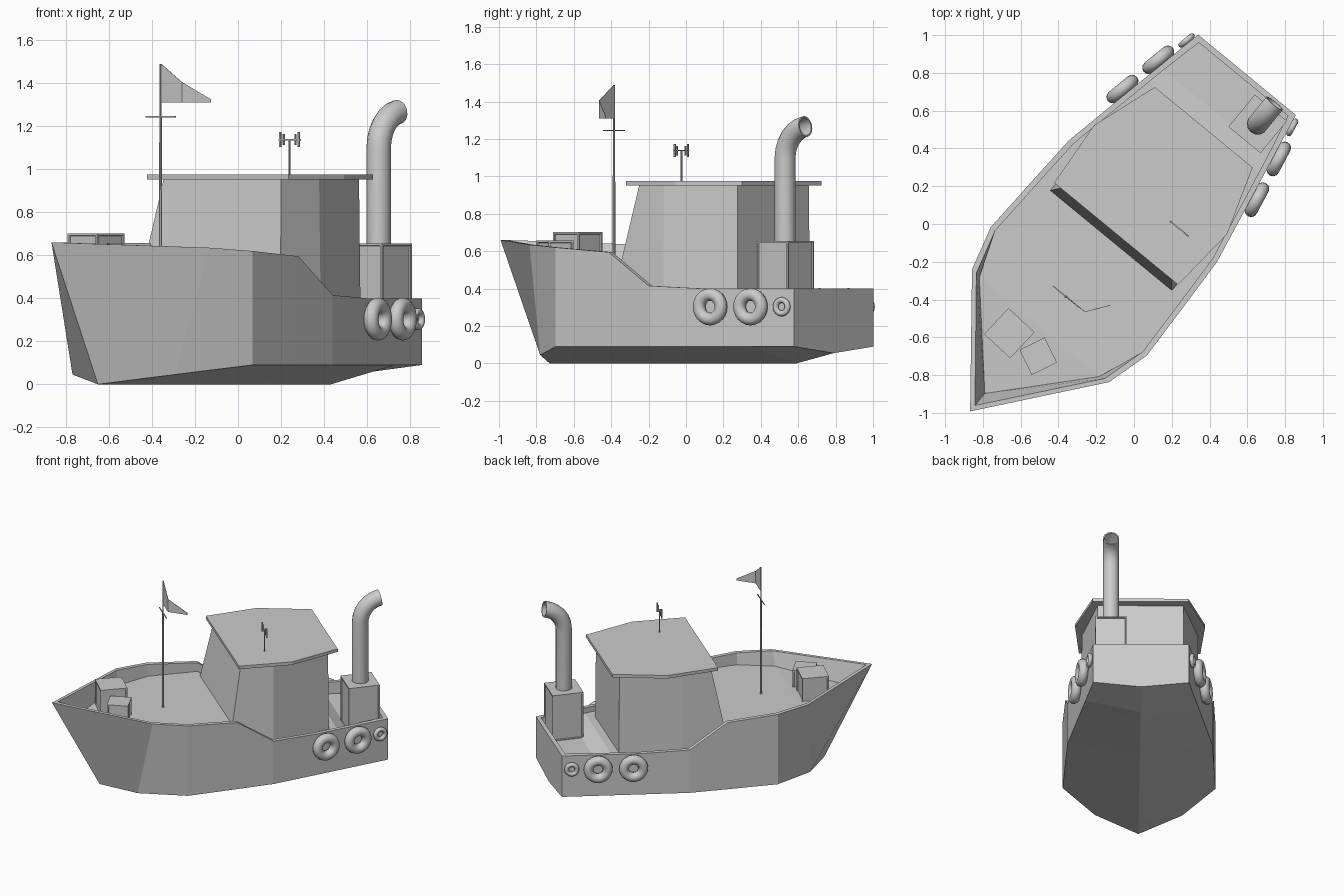
import bpy, bmesh, math
from mathutils import Matrix, Vector

if "Cube" in bpy.data.objects:
    bpy.data.objects.remove(bpy.data.objects["Cube"])

# Boat frame: x forward, y to port, z up; turned into the world frame
ROT = Matrix.Rotation(math.atan2(-.772, -.635), 4, 'Z')
BOAT = ROT @ Matrix.Translation((0, -.04, 0))


def finish(name, bm, frame=BOAT, smooth=False):
    bmesh.ops.remove_doubles(bm, verts=bm.verts, dist=1e-4)
    bmesh.ops.recalc_face_normals(bm, faces=bm.faces)
    me = bpy.data.meshes.new(name)
    bm.to_mesh(me)
    bm.free()
    ob = bpy.data.objects.new(name, me)
    bpy.context.collection.objects.link(ob)
    ob.matrix_world = frame
    if smooth:
        bpy.ops.object.select_all(action='DESELECT')
        ob.select_set(True)
        bpy.context.view_layer.objects.active = ob
        bpy.ops.object.shade_smooth_by_angle(angle=math.radians(40))
    return ob


def face(bm, pts):
    clean = []
    for p in map(Vector, pts):
        if all((p - q).length > 1e-5 for q in clean):
            clean.append(p)
    if len(clean) > 2:
        bm.faces.new([bm.verts.new(p) for p in clean])


def loft(name, low, high):
    bm = bmesh.new()
    n = len(low)
    face(bm, low)
    face(bm, high)
    for i in range(n):
        j = (i + 1) % n
        face(bm, [low[i], low[j], high[j], high[i]])
    return finish(name, bm)


def ring(pts):
    return pts + [(x, -y, z) for x, y, z in reversed(pts)]


def box(bm, c, s):
    bmesh.ops.create_cube(bm, size=1, matrix=Matrix.Translation(c) @ Matrix.Diagonal((*s, 1)))


def crate(name, s, frame, border=.015, depth=.008):
    bm = bmesh.new()
    box(bm, (0, 0, s[2] / 2), s)
    bm.normal_update()
    sides = [f for f in bm.faces if abs(f.normal.z) < .5]
    bmesh.ops.inset_individual(bm, faces=sides, thickness=border, depth=0)
    bmesh.ops.inset_individual(bm, faces=sides, thickness=.002, depth=-depth)
    return finish(name, bm, frame)


# Hull: rim x, half width, rim z, deck z, chine x, half width, z, keel z
stations = [
    (-.99, .335, .40, .31, -.99, .335, .09, .055),
    (-.73, .387, .40, .31, -.73, .387, .09, 0),
    (-.63, .407, .40, .36, -.63, .407, .09, 0),
    (-.45, .443, .40, .36, -.45, .443, .09, 0),
    (-.125, .507, .415, .36, -.125, .507, .09, 0),
    (.14, .52, .595, .53, .14, .52, .09, 0),
    (.495, .535, .62, .53, .495, .535, .09, 0),
    (.73, .47, .635, .53, .79, .307, .045, 0),
    (1.317, 0, .66, .50, .977, 0, 0, 0)]
rows = []
for i, (x, w, z, d, cx, cw, cz, kz) in enumerate(stations):
    dx = .03 if i == 0 else -.04 if w == 0 else 0
    wi = max(w - .03, 0)
    t = (z - d) / (z - cz)
    ex, ew = x + (cx - x) * t + dx, max(w + (cw - w) * t - .03, 0)
    rows.append([(cx, 0, kz), (cx, cw, cz), (x, w, z), (x + dx, wi, z), (ex, ew, d), (ex, 0, d)])
bm = bmesh.new()
for s in (1, -1):
    for r, q in zip(rows, rows[1:]):
        for k in range(5):
            face(bm, [(p[0], p[1] * s, p[2]) for p in (r[k], r[k + 1], q[k + 1], q[k])])
m = [(x, -y, z) for x, y, z in rows[0]]
r = rows[0]
face(bm, [r[0], r[1], r[2], m[2], m[1]])
face(bm, [r[2], m[2], m[3], r[3]])
face(bm, [r[3], m[3], m[4], r[5], r[4]])
finish("hull", bm)

# Cabin and overhanging roof
loft("cabin",
     ring([(.15, .42, .50), (-.15, .415, .34), (-.575, .305, .34)]),
     ring([(.066, .353, .955), (-.15, .405, .955), (-.57, .30, .955)]))
roof = [(.1, .425), (-.27, .455), (-.63, .335)]
loft("roof", ring([(x, y, .952) for x, y in roof]), ring([(x, y, .975) for x, y in roof]))

# Engine housing with recessed side panels
crate("engine_housing", (.22, .22, .35), BOAT @ Matrix.Translation((-.825, .209, .305)))

# Exhaust pipe: straight riser and bend aft, open at the end
path = [(-.825, .64, 0), (-.825, 1.10, 0)]
R = .17
for k in range(1, 7):
    a = math.radians(80) * k / 6
    path.append((-.825 - R * (1 - math.cos(a)), 1.10 + R * math.sin(a), a))
bm = bmesh.new()
N = 14


def circle(x, z, a, rad):
    out = []
    for j in range(N):
        u = 2 * math.pi * j / N
        c, s = rad * math.cos(u), rad * math.sin(u)
        out.append((x + c * math.cos(a), .209 + s, z + c * math.sin(a)))
    return out


sections = [circle(*p, .057) for p in path] + [circle(*p, .048) for p in path[:-4:-1]]
for p, q in zip(sections, sections[1:]):
    for j in range(N):
        k = (j + 1) % N
        face(bm, [p[j], p[k], q[k], q[j]])
face(bm, sections[-1])
finish("exhaust_pipe", bm, smooth=True)

# Tyre fenders on both sides
tilt = math.atan2(.172, .865)
for side, label in ((1, "port"), (-1, "starboard")):
    for n, (x, y, major, minor) in enumerate([(-.513, .461, .066, .034),
                                              (-.753, .413, .066, .034),
                                              (-.927, .362, .036, .0155)]):
        bpy.ops.mesh.primitive_torus_add(major_segments=24, minor_segments=12,
                                         major_radius=major, minor_radius=minor)
        ob = bpy.context.object
        ob.name = f"tyre_{label}_{n + 1}"
        ob.matrix_world = (BOAT @ Matrix.Translation((x, side * y, .303))
                           @ Matrix.Rotation(side * tilt, 4, 'Z')
                           @ Matrix.Rotation(math.pi / 2, 4, 'X'))
        bpy.ops.object.shade_smooth()

# Flag mast with crossbar, placed in world coordinates
mast = Matrix.Translation((-.36, -.385, 0)) @ ROT
bm = bmesh.new()
bmesh.ops.create_cone(bm, cap_ends=True, segments=8, radius1=.008, radius2=.006,
                      depth=.72, matrix=Matrix.Translation((0, 0, .885)))
box(bm, (0, 0, 1.36), (.006, .006, .26))
box(bm, (0, 0, 1.245), (.006, .18, .006))
finish("flag_mast", bm, mast)

# Folded pennant
bm = bmesh.new()
top = [(-.357, -.385, 1.49), (-.26, -.465, 1.405), (-.125, -.43, 1.325)]
for p, q in zip(top, top[1:]):
    face(bm, [p, q, (q[0], q[1], 1.31), (p[0], p[1], 1.31)])
flag = finish("flag", bm, Matrix())
mod = flag.modifiers.new("thickness", 'SOLIDIFY')
mod.thickness, mod.offset = .003, 0

# Roof antenna
bm = bmesh.new()
box(bm, (0, 0, 1.055), (.008, .008, .17))
box(bm, (0, 0, 1.138), (.007, .13, .007))
for s in (1, -1):
    box(bm, (0, s * .055, 1.138), (.008, .008, .07))
    box(bm, (0, s * .036, 1.138), (.008, .008, .05))
finish("antenna", bm, BOAT @ Matrix.Translation((-.133, .241, 0)))

# Deck crates at the bow
for name, x, y, side, h, ang in (("large_crate", -.66, -.578, .188, .19, -43),
                                 ("small_crate", -.507, -.70, .148, .145, 26)):
    crate(name, (side, side, h), Matrix.Translation((x, y, .512))
          @ Matrix.Rotation(math.radians(ang), 4, 'Z'))
